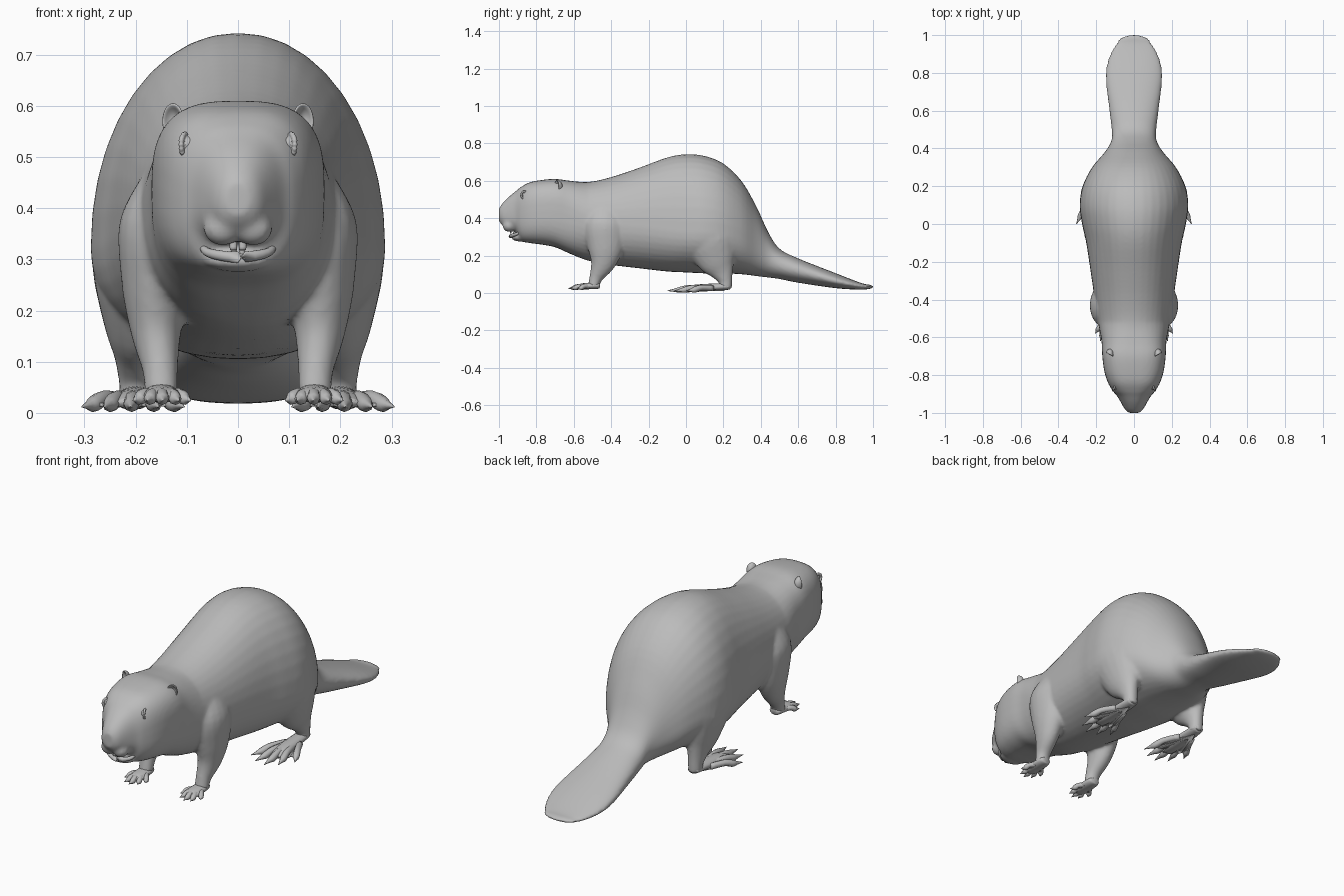
import bpy, bmesh, math
from mathutils import Vector

if "Cube" in bpy.data.objects:
    bpy.data.objects.remove(bpy.data.objects["Cube"])

fur = bpy.data.materials.new("grey_fur")
fur.diffuse_color = (0.5, 0.5, 0.5, 1)
fur.use_nodes = True
fur.node_tree.nodes["Principled BSDF"].inputs["Base Color"].default_value = fur.diffuse_color


def spline(pts, sub):
    """Catmull-Rom through tuples of any length."""
    p = [Vector(q) for q in pts]
    out = []
    for i in range(len(p) - 1):
        a, b, c, d = p[max(i - 1, 0)], p[i], p[i + 1], p[min(i + 2, len(p) - 1)]
        for k in range(sub):
            t = k / sub
            out.append(0.5 * (2 * b + (c - a) * t + (2 * a - 5 * b + 4 * c - d) * t * t
                              + (3 * b - a - 3 * c + d) * t ** 3))
    return out + [p[-1]]


def skin(bm, rings):
    """Bridge closed rings of points and cap both ends."""
    vs = [[bm.verts.new(p) for p in r] for r in rings]
    n = len(vs[0])
    for a, b in zip(vs, vs[1:]):
        for i in range(n):
            bm.faces.new((a[i], a[(i + 1) % n], b[(i + 1) % n], b[i]))
    bm.faces.new(vs[0][::-1])
    bm.faces.new(vs[-1])


def tube(bm, pts, n=12, sub=4):
    """Limb through (x, y, z, half width, half depth)."""
    pts = spline(pts, sub)
    pos = [Vector(p[:3]) for p in pts]
    rings = []
    for i, p in enumerate(pts):
        t = (pos[min(i + 1, len(pos) - 1)] - pos[max(i - 1, 0)]).normalized()
        u = (Vector((1, 0, 0)) - t * t.x).normalized()
        v = t.cross(u)
        rings.append([pos[i] + u * p[3] * math.cos(2 * math.pi * k / n)
                      + v * p[4] * math.sin(2 * math.pi * k / n) for k in range(n)])
    skin(bm, rings)


def ball(bm, c, r, seg=20):
    vs = bmesh.ops.create_uvsphere(bm, u_segments=seg, v_segments=seg // 2, radius=1)["verts"]
    for v in vs:
        v.co = Vector((v.co.x * r[0], v.co.y * r[1], v.co.z * r[2])) + Vector(c)


def finish(bm, name):
    bmesh.ops.recalc_face_normals(bm, faces=bm.faces[:])
    me = bpy.data.meshes.new(name)
    bm.to_mesh(me)
    bm.free()
    me.materials.append(fur)
    me.shade_smooth()
    ob = bpy.data.objects.new(name, me)
    bpy.context.collection.objects.link(ob)
    return ob


# Torso, head and tail: y, bottom, top, half width, height of widest point
sections = [
    (-1.0, .385, .45, .025, .42), (-.985, .365, .475, .045, .41), (-.95, .342, .512, .066, .41),
    (-.91, .325, .545, .09, .41), (-.885, .28, .565, .112, .42), (-.84, .268, .59, .138, .43),
    (-.78, .26, .603, .157, .44), (-.7, .245, .61, .168, .44), (-.62, .21, .6, .172, .42),
    (-.52, .172, .594, .19, .38), (-.4, .15, .62, .208, .36), (-.25, .132, .67, .23, .35),
    (-.1, .115, .725, .253, .33), (0, .11, .742, .275, .32), (.1, .105, .733, .288, .32),
    (.2, .105, .692, .272, .31), (.3, .1, .595, .222, .28), (.38, .09, .455, .155, .23),
    (.44, .083, .325, .12, .19), (.5, .075, .237, .118, .15), (.6, .055, .185, .13, .12),
    (.8, .026, .106, .15, .065), (.93, .018, .056, .112, .037), (.985, .022, .042, .055, .032)]


def ring(s, n=40):
    y, lo, hi, w, mid = s
    head = min(1, max(0, (-.52 - y) / .15)) * min(1, max(0, (y + 1) / .15))
    e = 2 / (2.1 + .8 * head)
    pts = []
    for k in range(n):
        a = 2 * math.pi * k / n
        c, d = math.cos(a), math.sin(a)
        x = math.copysign(abs(c) ** e, c) * w
        z = mid + math.copysign(abs(d) ** e, d) * ((hi - mid) if d > 0 else (mid - lo))
        pts.append((x, y, z))
    return pts


bm = bmesh.new()
skin(bm, [ring(s) for s in spline(sections, 4)])
ball(bm, (0, .965, .033), (.09, .038, .013))           # rounded tail tip
ball(bm, (0, -.885, .297), (.066, .05, .022))          # lower jaw
for s in (-1, 1):
    ball(bm, (s * .03, -.945, .36), (.038, .036, .034))    # upper lip
    # Foreleg from shoulder to wrist
    tube(bm, [(s * .13, -.42, .45, .06, .09), (s * .145, -.43, .36, .088, .12),
              (s * .16, -.43, .25, .068, .1), (s * .16, -.445, .16, .05, .068),
              (s * .152, -.48, .085, .035, .037), (s * .15, -.495, .035, .033, .03)], 20)
    # Hind leg from haunch to ankle
    tube(bm, [(s * .17, .12, .42, .07, .1), (s * .185, .13, .3, .1, .15),
              (s * .195, .165, .18, .07, .11), (s * .2, .195, .11, .042, .062),
              (s * .2, .212, .06, .033, .036), (s * .2, .21, .025, .033, .036)], 20)
body = finish(bm, "body")
m = body.modifiers.new("blend", 'REMESH')
m.mode, m.voxel_size, m.use_smooth_shade = 'VOXEL', .009, True
m = body.modifiers.new("soften", 'SMOOTH')
m.factor, m.iterations = .5, 5


def foot(name, s, ankle, tips, r, low, web):
    """Palm, knuckled toes with claws, and a thin web between the toes."""
    bm = bmesh.new()
    a = Vector(ankle)
    mid = Vector((*tips[2], low + r))
    tube(bm, [(s * a.x, a.y + .03, a.z, .012, .012), (s * a.x, a.y + .015, a.z, .03, .018),
              (s * (a.x * .5 + mid.x * .5), a.y * .5 + mid.y * .5, low + r * 1.5, .036, r * 1.3),
              (s * mid.x, mid.y * .7 + a.y * .3, low + r, .03, r * .6)])
    edge = []
    for i, t in enumerate(tips):
        tip = Vector((*t, low + r * .6))
        base = a.lerp(tip, .3)
        path = [(base, r), (a.lerp(tip, .6) + Vector((0, 0, r * .5)), r), (a.lerp(tip, .78), r * 1.05),
                (a.lerp(tip, .87), r * .6), (tip, r * .08)]
        tube(bm, [(s * p.x, p.y, p.z if k else low + r * 1.5, q, q) for k, (p, q) in enumerate(path)], 8, 3)
        edge.append(a.lerp(tip, .8))
        if i < len(tips) - 1:
            edge.append(a.lerp(Vector(((t[0] + tips[i + 1][0]) / 2, (t[1] + tips[i + 1][1]) / 2, low)), web))
    for lo, hi in zip(edge, edge[1:]):
        tri = [[Vector((s * p.x, p.y, low + r * .6 + h)) for p in (a, lo, hi)] for h in (0, .007)]
        skin(bm, tri)
    finish(bm, name)


for s, side in ((-1, "left"), (1, "right")):
    foot("front_foot_" + side, s, (.15, -.49, .04),
         [(.092, -.575), (.115, -.612), (.147, -.63), (.178, -.62), (.205, -.58)], .012, .017, .5)
    foot("hind_foot_" + side, s, (.2, .205, .035),
         [(.105, -.05), (.155, -.09), (.21, -.1), (.262, -.065), (.305, .0)], .015, .003, .72)

    # Eye with a raised lid
    bm = bmesh.new()
    ball(bm, (s * .096, -.862, .524), (.014, .018, .017))
    loop = []
    for k in range(17):
        t = 2 * math.pi * k / 16
        loop.append((s * (.104 - .007 * math.cos(t)), -.865 + .016 * math.cos(t),
                     .524 + .02 * math.sin(t)))
    for p in loop[:-1]:
        ball(bm, p, (.006, .006, .006), 8)
    eye = finish(bm, "eye_" + side)
    m = eye.modifiers.new("blend", 'REMESH')
    m.mode, m.voxel_size, m.use_smooth_shade = 'VOXEL', .002, True

    # Cupped ear: half shell opening forward and outward
    bm = bmesh.new()
    rings = []
    for rad, dep in ((.25, .022), (.7, .016), (1, 0), (1, -.007), (.82, -.007), (.6, .004), (.2, .01)):
        rings.append([(s * (.126 + .021 * rad * math.cos(t) + .3 * dep * -1), -.685 + dep
                       + .012 * rad * math.cos(t), .57 + .036 * rad * math.sin(t))
                      for t in [2 * math.pi * k / 20 for k in range(20)]])
    skin(bm, rings)
    ear = finish(bm, "ear_" + side)
    ear.modifiers.new("smooth", 'SUBSURF').levels = 1

    # Nostril rim
    bm = bmesh.new()
    tube(bm, [(s * .012, -.994, .408, .003, .003), (s * .022, -.99, .412, .006, .006),
              (s * .032, -.982, .424, .005, .005), (s * .026, -.982, .436, .003, .003)], 8)
    finish(bm, "nostril_" + side)

    # Front teeth
    bm = bmesh.new()
    tube(bm, [(s * .009, -.935, .35, .008, .005), (s * .009, -.938, .318, .007, .004)], 8)
    tube(bm, [(s * .008, -.918, .295, .006, .005), (s * .008, -.922, .325, .005, .003)], 8)
    finish(bm, "teeth_" + side)

# Lower lip curling round the open mouth
bm = bmesh.new()
tube(bm, [(-.07, -.885, .325, .006, .006), (-.055, -.915, .312, .009, .009), (0, -.938, .304, .01, .011),
          (.055, -.915, .312, .009, .009), (.07, -.885, .325, .006, .006)])
finish(bm, "lower_lip")
